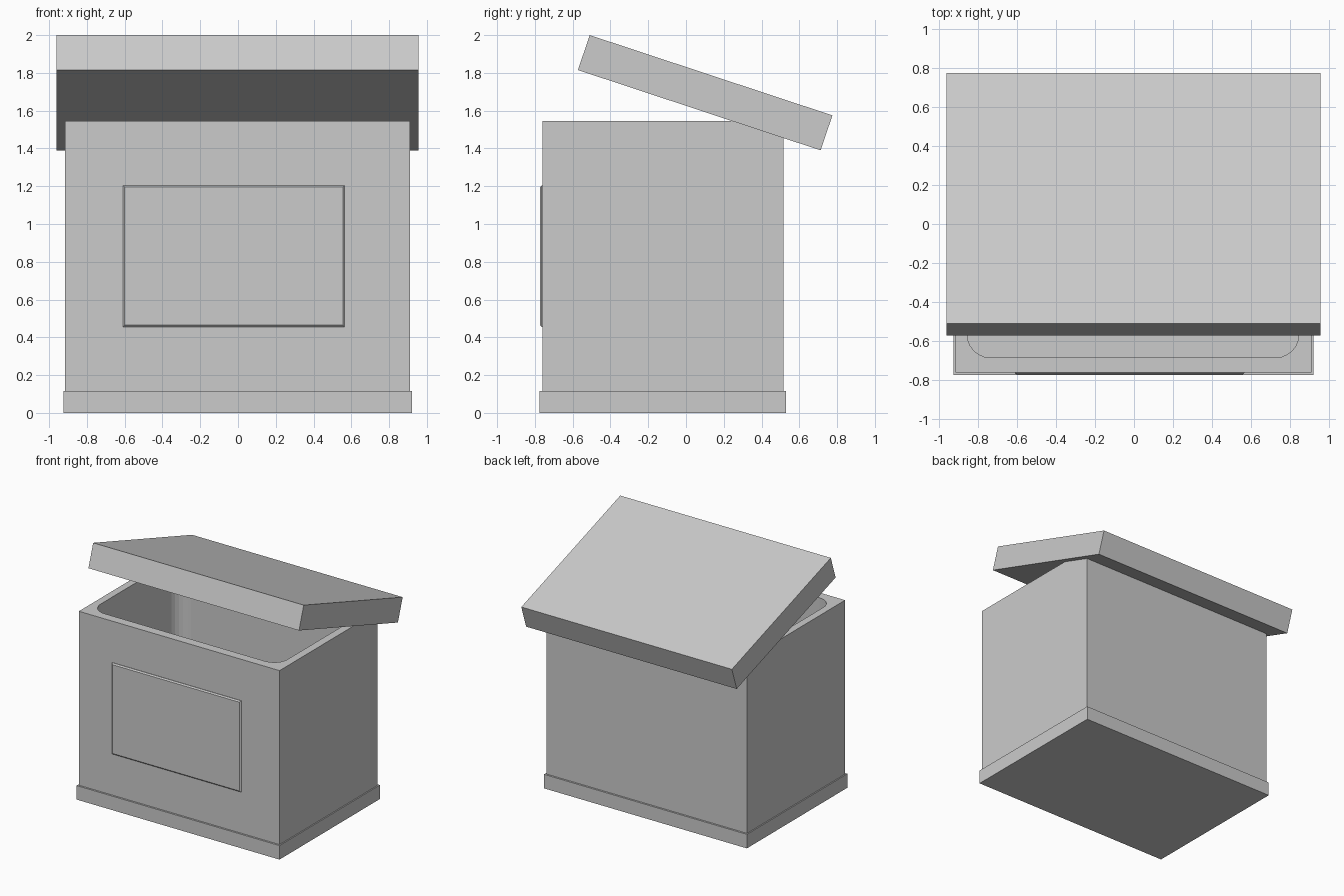
import bpy, bmesh, math
from mathutils import Vector

if "Cube" in bpy.data.objects:
    bpy.data.objects.remove(bpy.data.objects["Cube"])

grey = bpy.data.materials.new("plain grey")
grey.diffuse_color = (0.6, 0.6, 0.6, 1)
grey.use_nodes = True
grey.node_tree.nodes["Principled BSDF"].inputs["Base Color"].default_value = grey.diffuse_color


def finish(name, bm):
    bmesh.ops.recalc_face_normals(bm, faces=bm.faces)
    me = bpy.data.meshes.new(name)
    bm.to_mesh(me)
    bm.free()
    me.materials.append(grey)
    ob = bpy.data.objects.new(name, me)
    bpy.context.collection.objects.link(ob)
    return ob


def loft(name, rings):
    """Join matching closed rings of points and cap both ends."""
    bm = bmesh.new()
    loops = [[bm.verts.new(p) for p in ring] for ring in rings]
    for a, b in zip(loops, loops[1:]):
        for i in range(len(a)):
            j = (i + 1) % len(a)
            bm.faces.new((a[i], a[j], b[j], b[i]))
    bm.faces.new(loops[0])
    bm.faces.new(loops[-1])
    return finish(name, bm)


def rect(x0, x1, y0, y1, z):
    return [(x0, y0, z), (x1, y0, z), (x1, y1, z), (x0, y1, z)]


def rounded(x0, x1, y0, y1, r, z, n=6):
    pts = []
    corners = [(x1 - r, y1 - r), (x0 + r, y1 - r), (x0 + r, y0 + r), (x1 - r, y0 + r)]
    for k, (cx, cy) in enumerate(corners):
        for i in range(n + 1):
            a = math.pi / 2 * (k + i / n)
            pts.append((cx + r * math.cos(a), cy + r * math.sin(a), z))
    return pts


# Base plinth
loft("base", [rect(-0.925, 0.92, -0.775, 0.53, z) for z in (0, 0.115)])

# Box body with a rounded cavity
body = loft("body", [rect(-0.915, 0.91, -0.76, 0.515, z) for z in (0.1, 1.545)])
cutter = loft("cavity_cutter", [rounded(-0.855, 0.845, -0.685, 0.44, 0.12, z) for z in (0.2, 1.7)])
cutter.hide_render = True
cutter.hide_viewport = True
cut = body.modifiers.new("cavity", 'BOOLEAN')
cut.object = cutter
cut.operation = 'DIFFERENCE'
cut.solver = 'EXACT'

# Front panel with a narrow sloped rim
def panel_ring(inset, y):
    x0, x1, z0, z1 = -0.61 + inset, 0.565 - inset, 0.455 + inset, 1.205 - inset
    return [(x0, y, z0), (x1, y, z0), (x1, y, z1), (x0, y, z1)]

loft("front_panel", [panel_ring(0, -0.755), panel_ring(0, -0.764), panel_ring(0.01, -0.773)])

# Tilted lid, side profile extruded across the width
profile = [(-0.51, 2.0), (0.775, 1.575), (0.713, 1.39), (-0.572, 1.815)]
loft("lid", [[(x, y, z) for y, z in profile] for x in (-0.96, 0.955)])
